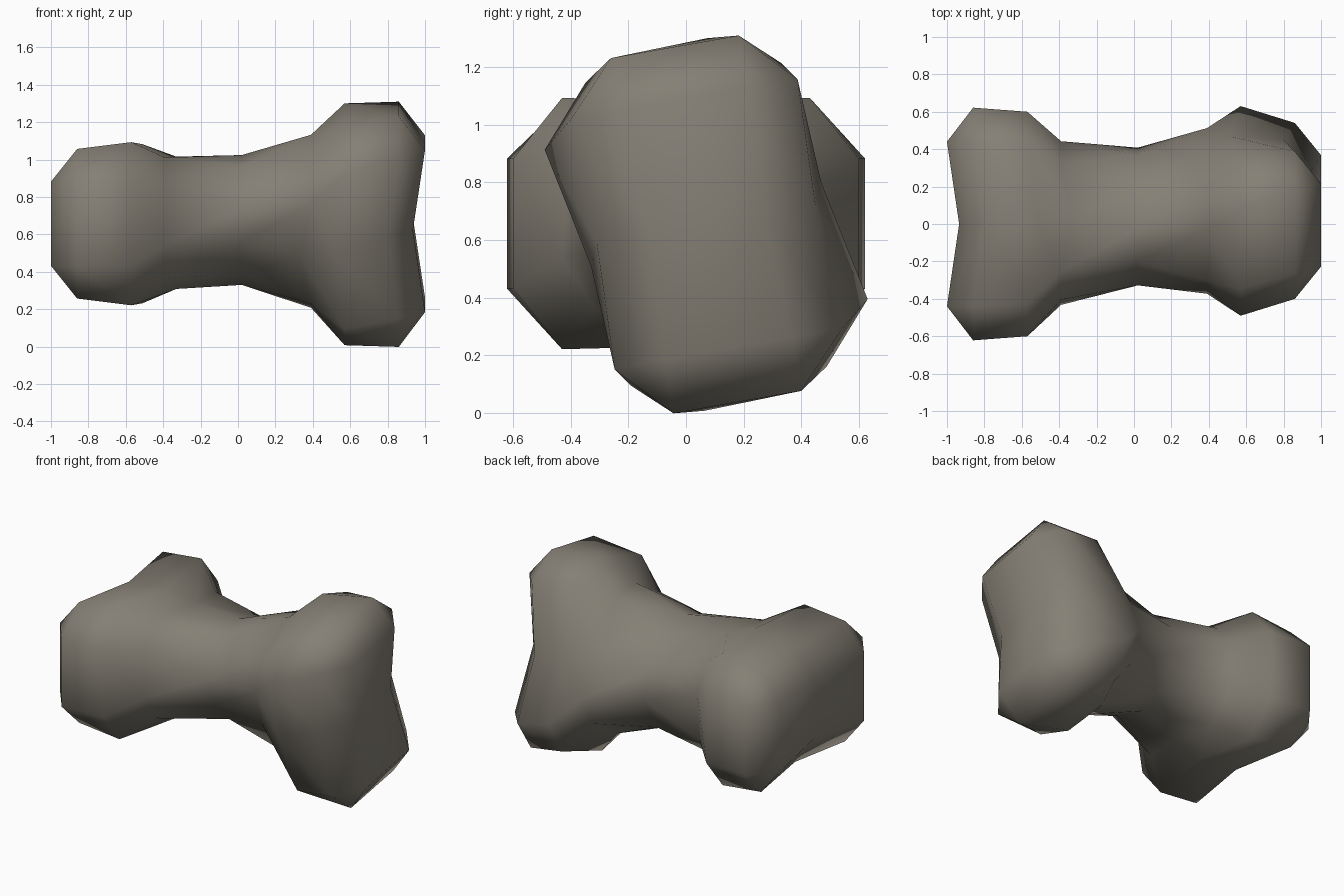
import bpy, bmesh, math

if "Cube" in bpy.data.objects:
    bpy.data.objects.remove(bpy.data.objects["Cube"])

# one flat colour for the whole bone
mat = bpy.data.materials.new("stone grey")
mat.diffuse_color = (0.235, 0.215, 0.178, 1)
mat.use_nodes = True
mat.node_tree.nodes["Principled BSDF"].inputs["Base Color"].default_value = mat.diffuse_color

CZ = 0.657
# stations: x, waist x, centre y, centre z, lobe reach a, lobe half height c,
#           shoulder reach d, shoulder half height b, waist half height m, twist in degrees
STATIONS = [
    (-0.86, -0.80, 0.00, CZ, 0.622, 0.225, 0.44, 0.400, 0.385, 0),
    (-0.57, -0.51, 0.00, CZ, 0.600, 0.225, 0.43, 0.436, 0.425, 0),
    (-0.39, -0.33, 0.005, CZ + .005, 0.425, 0.16, 0.29, 0.325, 0.355, -5),
    (0.02, 0.02, 0.04, CZ + .02, 0.350, 0.13, 0.23, 0.268, 0.325, -30),
    (0.39, 0.33, 0.07, CZ + .013, 0.445, 0.16, 0.315, 0.325, 0.345, -58),
    (0.57, 0.51, 0.07, CZ - .003, 0.606, 0.225, 0.435, 0.438, 0.425, -70),
    (0.86, 0.80, 0.07, CZ - .003, 0.626, 0.225, 0.44, 0.400, 0.385, -80),
]

bm = bmesh.new()


def place(x, cy, cz, u, v, deg):
    t = math.radians(deg)
    return bm.verts.new((x, cy + u * math.cos(t) - v * math.sin(t),
                         cz + u * math.sin(t) + v * math.cos(t)))


# ten-sided cross-sections along the twisted body, waist points set inward
rings = []
for x, wx, cy, cz, a, c, d, b, m, deg in STATIONS:
    section = [(a, -c), (a, c), (d, b), (0, m), (-d, b),
               (-a, c), (-a, -c), (-d, -b), (0, -m), (d, -b)]
    rings.append([place(x if u else wx, cy, cz, u, v, deg) for u, v in section])
for r, s in zip(rings, rings[1:]):
    for i in range(10):
        j = (i + 1) % 10
        bm.faces.new((r[i], r[j], s[j], s[i]))


# bevelled end faces, dished between the two knuckles
def end_cap(ring, side, cy, deg):
    grid = [(.44, -.225), (.44, .225), (0, .2), (-.44, .225), (-.44, -.225), (0, -.2)]
    c = [place(side * (1.0 if u else 0.935), cy, CZ, u, v, deg) for u, v in grid]
    r = ring
    for f in ((r[0], r[1], c[1], c[0]), (r[1], r[2], c[1]), (r[2], r[3], c[2], c[1]),
              (r[3], r[4], c[3], c[2]), (r[4], r[5], c[3]), (r[5], r[6], c[4], c[3]),
              (r[6], r[7], c[4]), (r[7], r[8], c[5], c[4]), (r[8], r[9], c[0], c[5]),
              (r[9], r[0], c[0]), (c[0], c[1], c[2], c[5]), (c[5], c[2], c[3], c[4])):
        bm.faces.new(f)


end_cap(rings[0], -1, 0.0, 0)
end_cap(rings[-1], 1, 0.07, -80)

bmesh.ops.recalc_face_normals(bm, faces=bm.faces[:])
for f in bm.faces:
    f.smooth = True
me = bpy.data.meshes.new("twisted_bone")
bm.to_mesh(me)
bm.free()
me.materials.append(mat)
bone = bpy.data.objects.new("twisted_bone", me)
bpy.context.collection.objects.link(bone)
